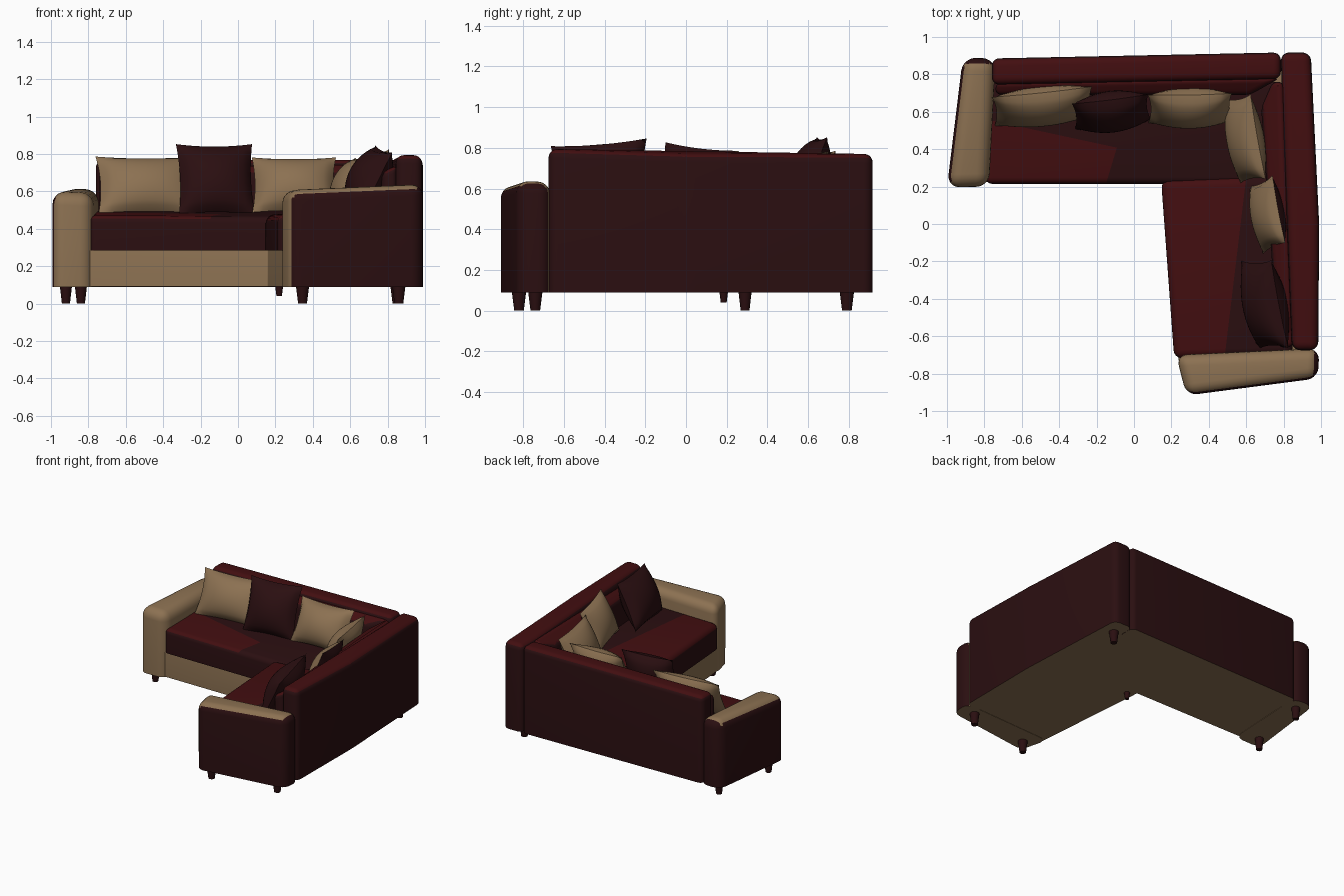
import bpy, bmesh, math
from mathutils import Vector, Matrix, Euler

if "Cube" in bpy.data.objects:
    bpy.data.objects.remove(bpy.data.objects["Cube"])


def material(name, rgb):
    m = bpy.data.materials.new(name)
    m.diffuse_color = (*rgb, 1)
    m.use_nodes = True
    m.node_tree.nodes["Principled BSDF"].inputs["Base Color"].default_value = m.diffuse_color
    return m


BEIGE, DARK, RED = 0, 1, 2
MATS = [material("beige fabric", (0.262, 0.165, 0.084)),
        material("dark maroon fabric", (0.0235, 0.0046, 0.0054)),
        material("red fabric", (0.055, 0.0044, 0.0052))]


def finish(name, bm, colour):
    bm.normal_update()
    for f in bm.faces:
        f.material_index = colour(f.normal, f.calc_center_median())
    me = bpy.data.meshes.new(name)
    bm.to_mesh(me)
    bm.free()
    for m in MATS:
        me.materials.append(m)
    ob = bpy.data.objects.new(name, me)
    bpy.context.collection.objects.link(ob)
    bpy.ops.object.select_all(action='DESELECT')
    ob.select_set(True)
    bpy.context.view_layer.objects.active = ob
    bpy.ops.object.shade_smooth_by_angle(angle=math.radians(40))
    return ob


def block(name, outline, z0, r, colour, cuts=()):
    """Upright prism from (x, y, top z) points, rounded except at the bottom."""
    bm = bmesh.new()
    low = [bm.verts.new((x, y, z0)) for x, y, _ in outline]
    top = [bm.verts.new(p) for p in outline]
    n = len(outline)
    bm.faces.new(low)
    bm.faces.new(top)
    for i in range(n):
        j = (i + 1) % n
        bm.faces.new((low[i], low[j], top[j], top[i]))
    bmesh.ops.recalc_face_normals(bm, faces=bm.faces[:])
    edges = [e for e in bm.edges if not all(v in low for v in e.verts)]
    bmesh.ops.bevel(bm, geom=edges, offset=r, segments=5, profile=0.5,
                    affect='EDGES', clamp_overlap=True)
    for co, no in cuts:
        bmesh.ops.bisect_plane(bm, geom=bm.verts[:] + bm.edges[:] + bm.faces[:],
                               plane_co=co, plane_no=no)
    return finish(name, bm, colour)


def pillow(name, loc, w, h, t, lean, yaw, roll, front, back):
    """Plump pillow with pinched corners, facing -y before yaw."""
    bm = bmesh.new()
    rot = (Matrix.Rotation(math.radians(yaw), 4, 'Z')
           @ Matrix.Rotation(math.radians(-lean), 4, 'X')
           @ Matrix.Rotation(math.radians(roll), 4, 'Y'))
    for side in (-1, 1):
        g = bmesh.ops.create_grid(bm, x_segments=16, y_segments=16, size=1)
        for v in g["verts"]:
            a, b = v.co.x, v.co.y
            puff = max(0, (1 - a * a) * (1 - b * b)) ** 0.6
            v.co = (a * w / 2 * (1 - 0.07 * (1 - b * b)), side * t / 2 * puff,
                    b * h / 2 * (1 - 0.07 * (1 - a * a)))
    bmesh.ops.remove_doubles(bm, verts=bm.verts[:], dist=0.0005)
    bmesh.ops.recalc_face_normals(bm, faces=bm.faces[:])
    bm.normal_update()
    sides = {f.index: f.calc_center_median().y for f in bm.faces}
    bm.transform(Matrix.Translation(loc) @ rot)
    facing = rot @ Vector((0, -1, 0))
    return finish(name, bm, lambda n, c: front if (c - Vector(loc)).dot(facing) > 0 else back)


# Beige plinth
block("base", [(-0.8, 0.225, 0.29), (0.16, 0.225, 0.29), (0.24, -0.74, 0.29),
               (0.92, -0.74, 0.29), (0.9, 0.86, 0.29), (-0.8, 0.84, 0.29)],
      0.092, 0.008, lambda n, c: BEIGE)


# Backrests: dark walls, red tops, beige underside
def back_colour(n, c):
    return BEIGE if n.z < -0.5 else RED if n.z > 0.55 else DARK


block("rear_backrest", [(-0.76, 0.745, 0.765), (0.785, 0.775, 0.77),
                        (0.785, 0.917, 0.77), (-0.76, 0.885, 0.765)],
      0.09, 0.04, back_colour)
block("right_backrest", [(0.785, 0.917, 0.77), (0.79, 0.7, 0.765), (0.845, -0.675, 0.795),
                         (0.985, -0.675, 0.795), (0.99, 0.0, 0.775), (0.945, 0.917, 0.77)],
      0.09, 0.045, back_colour)
block("rear_back_cushion", [(-0.74, 0.69, 0.70), (0.62, 0.69, 0.70), (0.78, 0.78, 0.755),
                            (-0.74, 0.755, 0.74)], 0.3, 0.03, back_colour)
block("right_back_cushion", [(0.68, 0.62, 0.70), (0.77, -0.66, 0.70), (0.85, -0.66, 0.74),
                             (0.80, 0.76, 0.755), (0.74, 0.76, 0.755)], 0.3, 0.03, back_colour)

# Arms: beige top, inside and front end, dark outside and rear end
block("left_arm", [(-1.0, 0.195, 0.60), (-0.775, 0.20, 0.59), (-0.74, 0.885, 0.61),
                   (-0.915, 0.89, 0.62)], 0.09, 0.07,
      lambda n, c: DARK if (n.x < -0.75 or n.y > 0.6) else BEIGE)
block("right_arm", [(0.225, -0.70, 0.60), (0.28, -0.917, 0.61), (0.985, -0.825, 0.64),
                    (0.99, -0.665, 0.635)], 0.09, 0.06,
      lambda n, c: BEIGE if n.z < -0.5 else DARK if (n.y < -0.75 or n.x > 0.6) else BEIGE)

# Seat cushions with a brighter red patch cut into the tops
A, An = Vector((-0.1, 0.38, 0)), Vector((1, -0.3, 0))
B, Bn = Vector((-0.1, 0.41, 0)), Vector((0.13, 0.6, 0))
C, Cn = Vector((0.57, 0.0, 0)), Vector((1, -0.12, 0))
block("left_seat", [(-0.795, 0.215, 0.47), (0.30, 0.215, 0.465), (0.8, 0.215, 0.47),
                    (0.8, 0.76, 0.50), (-0.77, 0.76, 0.50)], 0.285, 0.035,
      lambda n, c: RED if n.z > 0.5 and (c - A).dot(An) < 0 and (c - B).dot(Bn) < 0 else DARK,
      [(A, An), (B, Bn)])
block("right_seat", [(0.145, 0.235, 0.475), (0.215, -0.72, 0.48), (0.85, -0.70, 0.50),
                     (0.80, 0.26, 0.50)], 0.285, 0.045,
      lambda n, c: RED if n.z > 0.4 and (c - C).dot(Cn) < 0 else DARK,
      [(C, Cn)])

# Loose pillows
for args in [
    ("rear_pillow_left", (-0.485, 0.63, 0.635), 0.54, 0.34, 0.19, 27, 6, 0, BEIGE, BEIGE),
    ("rear_pillow_middle", (-0.12, 0.60, 0.665), 0.41, 0.40, 0.20, 20, 7, 0, DARK, DARK),
    ("rear_pillow_right", (0.30, 0.62, 0.635), 0.45, 0.33, 0.20, 27, 1, 0, BEIGE, BEIGE),
    ("corner_pillow", (0.595, 0.455, 0.63), 0.46, 0.33, 0.18, 25, -80, 0, BEIGE, BEIGE),
    ("side_pillow_beige", (0.715, 0.05, 0.65), 0.37, 0.34, 0.16, 22, -82, -7, BEIGE, DARK),
    ("side_pillow_dark", (0.70, -0.43, 0.66), 0.48, 0.37, 0.22, 25, -77, 5, DARK, DARK),
]:
    pillow(*args)

# Tapered legs: x, y, bottom z, top radius
for name, x, y, z, r in [("rear_left_leg", -0.84, 0.79, 0, 0.033),
                         ("front_left_leg", -0.92, 0.29, 0, 0.033),
                         ("inner_corner_leg", 0.22, 0.185, 0.04, 0.022),
                         ("front_inner_leg", 0.345, -0.82, 0, 0.036),
                         ("front_right_leg", 0.86, -0.74, 0, 0.036),
                         ("rear_right_leg", 0.85, 0.79, 0, 0.036)]:
    bm = bmesh.new()
    bmesh.ops.create_cone(bm, cap_ends=True, segments=16, radius1=r * 0.65, radius2=r,
                          depth=0.1 - z, matrix=Matrix.Translation((x, y, (0.1 + z) / 2)))
    finish(name, bm, lambda n, c: DARK)
